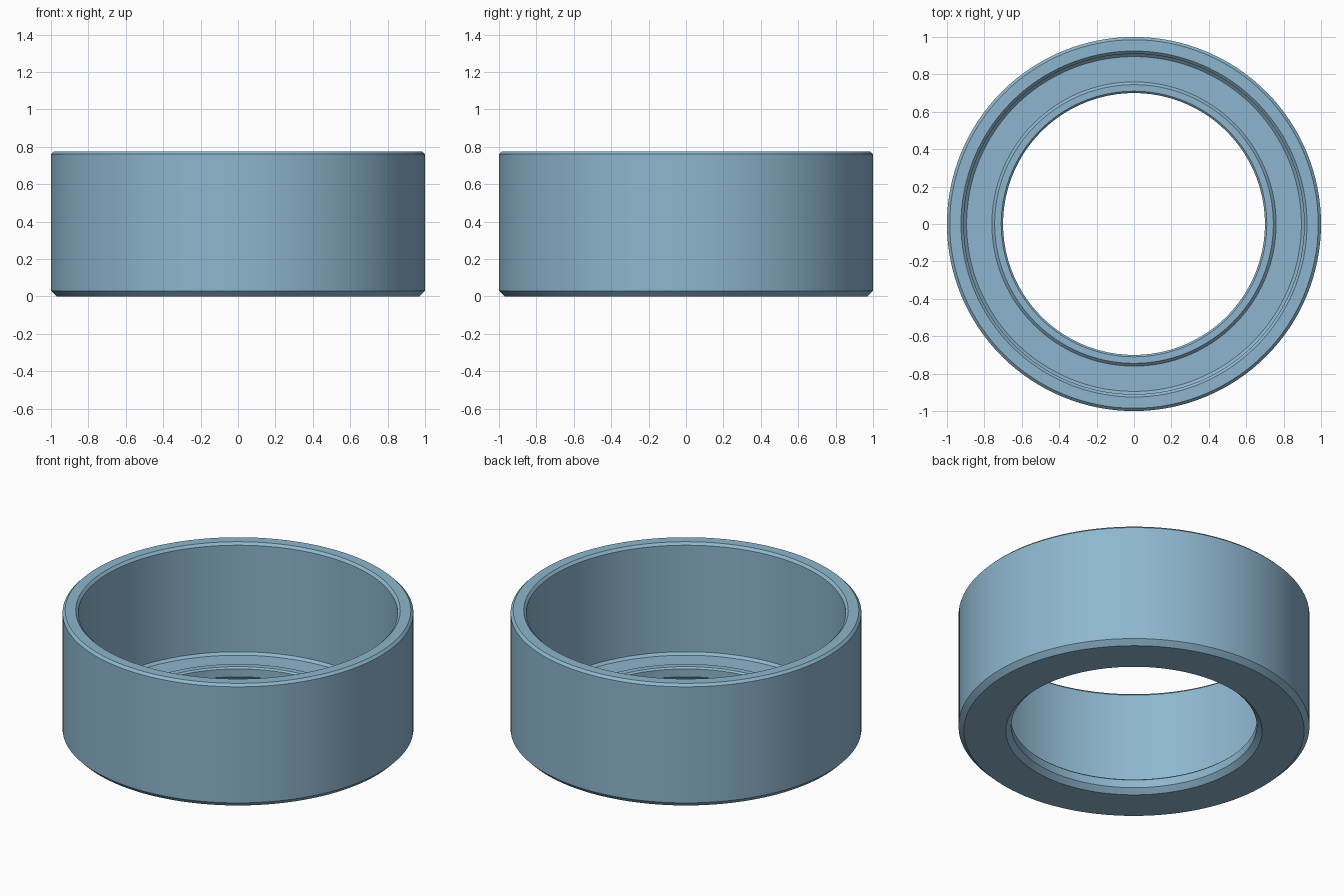
import bpy, bmesh, math

if "Cube" in bpy.data.objects:
    bpy.data.objects.remove(bpy.data.objects["Cube"])

SEGMENTS = 128

blue = bpy.data.materials.new("steel_blue")
blue.diffuse_color = (0.27, 0.47, 0.62, 1)
blue.use_nodes = True
blue.node_tree.nodes["Principled BSDF"].inputs["Base Color"].default_value = blue.diffuse_color

# Closed cross-section (radius, height) of the ring cup
profile = [
    (0.73, 0.0), (0.97, 0.0),            # underside
    (1.0, 0.03), (1.0, 0.76),            # outer wall with lower chamfer
    (0.985, 0.775), (0.925, 0.775),      # rim
    (0.91, 0.76), (0.91, 0.09),          # inner wall
    (0.895, 0.075), (0.76, 0.075),       # floor
    (0.745, 0.09), (0.71, 0.09),         # raised lip round the hole
    (0.70, 0.08), (0.70, 0.03),          # bore
]

# Spin the section into a ring
bm = bmesh.new()
rings = []
for r, z in profile:
    rings.append([bm.verts.new((r * math.cos(a), r * math.sin(a), z))
                  for a in (2 * math.pi * i / SEGMENTS for i in range(SEGMENTS))])
for k, lower in enumerate(rings):
    upper = rings[(k + 1) % len(rings)]
    for i in range(SEGMENTS):
        j = (i + 1) % SEGMENTS
        bm.faces.new((lower[i], lower[j], upper[j], upper[i]))
bmesh.ops.recalc_face_normals(bm, faces=bm.faces)

mesh = bpy.data.meshes.new("ring_cup")
bm.to_mesh(mesh)
bm.free()
mesh.materials.append(blue)
cup = bpy.data.objects.new("ring_cup", mesh)
bpy.context.collection.objects.link(cup)

# Smooth round walls, sharp chamfer edges
bpy.context.view_layer.objects.active = cup
cup.select_set(True)
bpy.ops.object.shade_smooth_by_angle(angle=math.radians(30))
